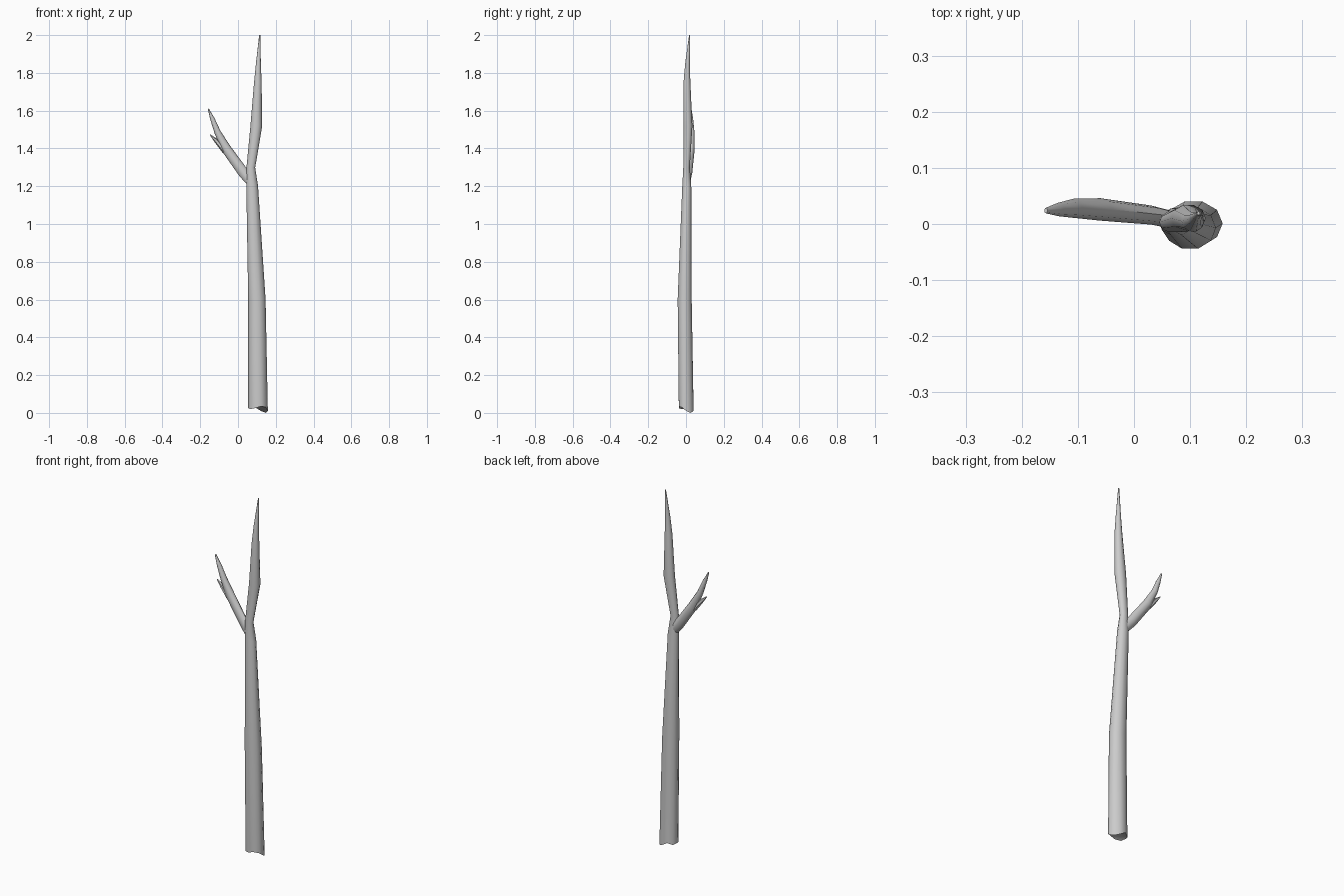
import bpy, bmesh, math
from mathutils import Vector

if "Cube" in bpy.data.objects:
    bpy.data.objects.remove(bpy.data.objects["Cube"])


def limb(name, path, sides, base=None):
    """Loft elliptical rings along a path of (x, y, z, half width, half depth)."""
    bm = bmesh.new()
    rings = []
    for i, (x, y, z, rx, ry) in enumerate(path):
        a, b = path[max(i - 1, 0)], path[min(i + 1, len(path) - 1)]
        d = Vector((b[0] - a[0], 0, b[2] - a[2])).normalized()
        u, v = Vector((d.z, 0, -d.x)), Vector((0, 1, 0))
        ring = []
        for k in range(sides):
            t = math.tau * k / sides
            p = Vector((x, y, z)) + u * rx * math.cos(t) + v * ry * math.sin(t)
            if i == 0 and base:
                p.z = base[k]
            ring.append(bm.verts.new(p))
        rings.append(ring)
    for lo, hi in zip(rings, rings[1:]):
        for k in range(sides):
            n = (k + 1) % sides
            bm.faces.new((lo[k], lo[n], hi[n], hi[k]))
    bm.faces.new(rings[-1])
    # broken, slightly hollow lower end
    x, y, z = path[0][:3]
    c = bm.verts.new((x, y, z + 0.02 if base else z))
    for k in range(sides):
        bm.faces.new((rings[0][(k + 1) % sides], rings[0][k], c))
    bmesh.ops.recalc_face_normals(bm, faces=bm.faces)
    mesh = bpy.data.meshes.new(name)
    bm.to_mesh(mesh)
    bm.free()
    ob = bpy.data.objects.new(name, mesh)
    bpy.context.collection.objects.link(ob)
    bpy.ops.object.select_all(action='DESELECT')
    ob.select_set(True)
    bpy.context.view_layer.objects.active = ob
    bpy.ops.object.shade_smooth_by_angle(angle=math.radians(60))
    return ob


# Trunk with ragged base, tapering into the leading shoot
limb("trunk", [
    (0.106, 0.001, 0.02, 0.052, 0.041),
    (0.100, -0.007, 0.60, 0.046, 0.039),
    (0.075, 0.004, 1.20, 0.031, 0.025),
    (0.068, 0.003, 1.30, 0.023, 0.018),
    (0.097, 0.010, 1.52, 0.031, 0.025),
    (0.105, 0.005, 1.75, 0.020, 0.019),
    (0.108, 0.008, 1.85, 0.013, 0.013),
    (0.115, 0.019, 2.00, 0.003, 0.003),
], 10, base=[0.01, 0.0, 0.01, 0.03, 0.02, 0.025, 0.02, 0.025, 0.035, 0.03])

# Side branch
limb("side_branch", [
    (0.065, 0.008, 1.23, 0.027, 0.016),
    (0.030, 0.016, 1.270, 0.028, 0.017),
    (-0.060, 0.026, 1.395, 0.026, 0.020),
    (-0.108, 0.028, 1.485, 0.017, 0.017),
    (-0.135, 0.026, 1.555, 0.012, 0.012),
    (-0.157, 0.024, 1.610, 0.003, 0.005),
], 8)

# Small twig forking off the side branch
limb("twig", [
    (-0.070, 0.026, 1.385, 0.014, 0.015),
    (-0.117, 0.027, 1.442, 0.011, 0.012),
    (-0.148, 0.026, 1.473, 0.002, 0.003),
], 6)
